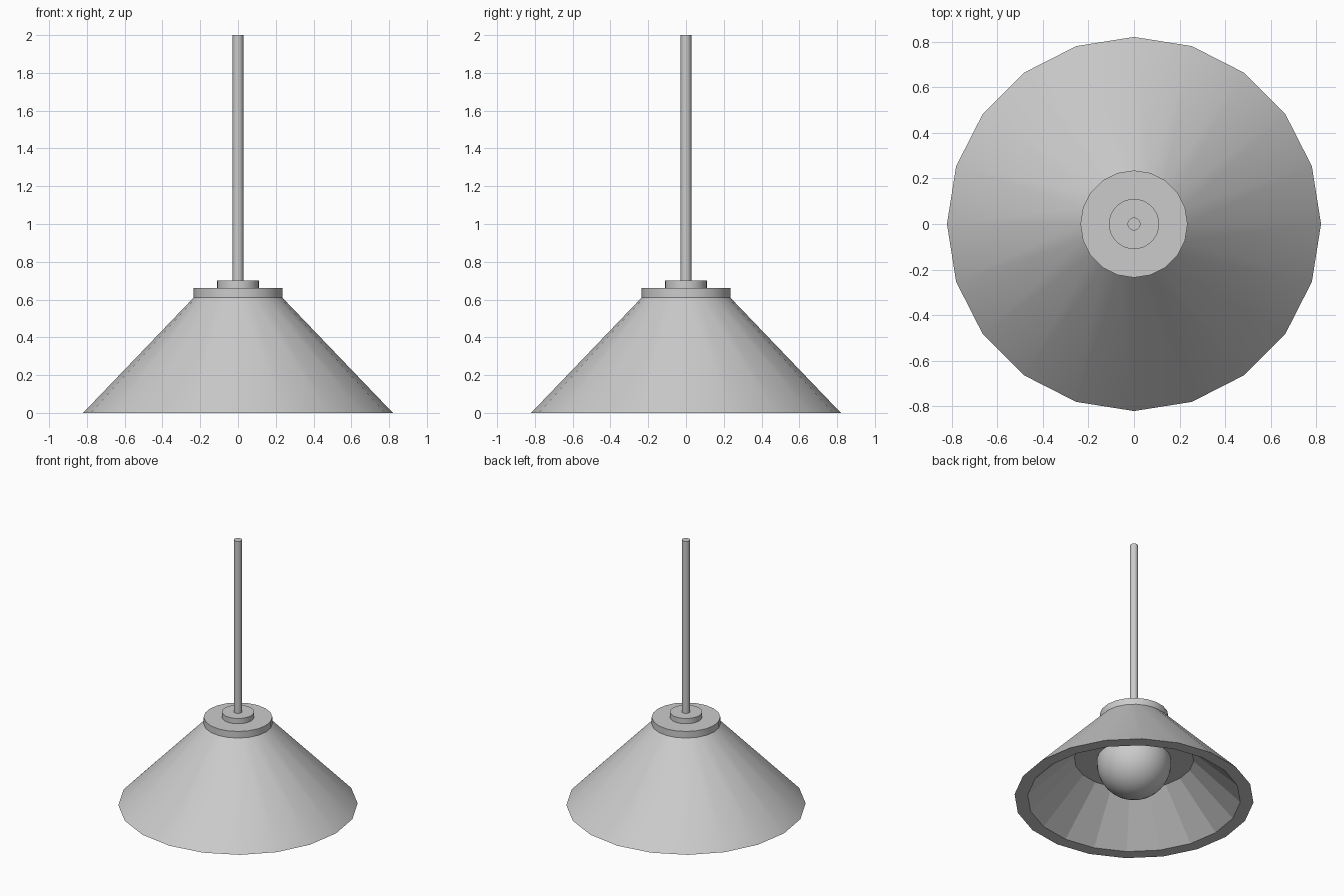
import bpy, bmesh, math

if "Cube" in bpy.data.objects:
    bpy.data.objects.remove(bpy.data.objects["Cube"])


def lathe(name, profile, sides, smooth=True, flat_segments=()):
    """Revolve an (r, z) profile; r = 0 makes a pole."""
    bm = bmesh.new()
    rings = []
    for r, z in profile:
        if r == 0:
            rings.append([bm.verts.new((0, 0, z))] * sides)
        else:
            rings.append([bm.verts.new((r * math.cos(2 * math.pi * i / sides),
                                        r * math.sin(2 * math.pi * i / sides), z))
                          for i in range(sides)])
    for k, (a, b) in enumerate(zip(rings, rings[1:])):
        for i in range(sides):
            j = (i + 1) % sides
            f = bm.faces.new(list(dict.fromkeys((a[i], a[j], b[j], b[i]))))
            f.smooth = smooth and k not in flat_segments
    bmesh.ops.recalc_face_normals(bm, faces=bm.faces)
    for e in bm.edges:
        e.smooth = e.calc_face_angle(0) < math.radians(30)
    me = bpy.data.meshes.new(name)
    bm.to_mesh(me)
    bm.free()
    ob = bpy.data.objects.new(name, me)
    bpy.context.collection.objects.link(ob)
    return ob


# Conical shade with a thick wall and a recessed ceiling (inner wall faceted)
lathe("shade", [(0, 0.61), (0.235, 0.61), (0.82, 0), (0.73, 0), (0.41, 0.31), (0, 0.31)],
      20, flat_segments=(3,))

# Stacked fittings and hanging rod
lathe("shade_cap", [(0, 0.61), (0.235, 0.61), (0.235, 0.66), (0, 0.66)], 20)
lathe("rod_collar", [(0, 0.66), (0.11, 0.66), (0.11, 0.70), (0, 0.70)], 32)
lathe("hanging_rod", [(0, 0.70), (0.028, 0.70), (0.028, 2.0), (0, 2.0)], 32)

# Round bulb, half sunk into the ceiling
R, CZ, N = 0.255, 0.28, 20
bulb = [(0 if k in (0, N) else R * math.sin(math.pi * k / N),
         CZ - R * math.cos(math.pi * k / N)) for k in range(N + 1)]
lathe("bulb", bulb, 32)
